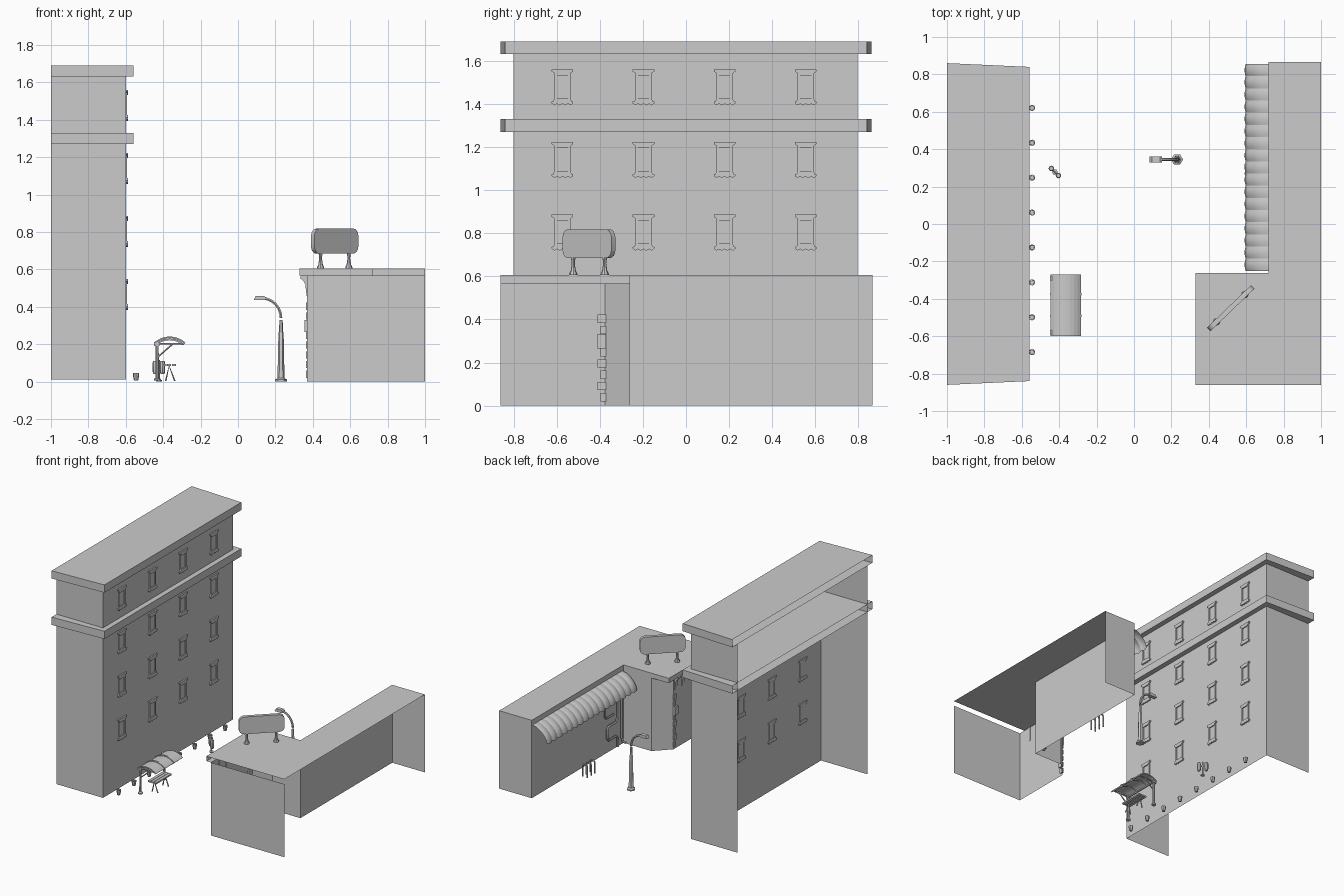
import bpy, bmesh, math
from mathutils import Vector, Matrix

if "Cube" in bpy.data.objects:
    bpy.data.objects.remove(bpy.data.objects["Cube"])


def mesh(name, verts, faces, smooth=False):
    me = bpy.data.meshes.new(name)
    me.from_pydata([tuple(v) for v in verts], [], faces)
    me.update()
    ob = bpy.data.objects.new(name, me)
    bpy.context.collection.objects.link(ob)
    if smooth:
        soften(ob)
    return ob


def soften(ob):
    bpy.ops.object.select_all(action='DESELECT')
    ob.select_set(True)
    bpy.context.view_layer.objects.active = ob
    bpy.ops.object.shade_smooth_by_angle(angle=math.radians(40))


def box(name, x, y, z):
    v = [(a, b, c) for c in z for b in y for a in x]
    f = [(0, 2, 3, 1), (4, 5, 7, 6), (0, 1, 5, 4), (2, 6, 7, 3), (0, 4, 6, 2), (1, 3, 7, 5)]
    return mesh(name, v, f)


def prism(name, pts, to3d, a, b):
    """Extrude a 2D outline from depth a to depth b."""
    n = len(pts)
    v = [to3d(p, q, d) for d in (a, b) for p, q in pts]
    f = [tuple(range(n))[::-1], tuple(range(n, 2 * n))]
    f += [(i, (i + 1) % n, n + (i + 1) % n, n + i) for i in range(n)]
    ob = mesh(name, v, f)
    bm = bmesh.new()
    bm.from_mesh(ob.data)
    bmesh.ops.recalc_face_normals(bm, faces=bm.faces)
    bm.to_mesh(ob.data)
    bm.free()
    return ob


def lathe(name, prof, x, y, n=8):
    v, f = [], []
    for r, z in prof:
        v += [(x + r * math.cos(2 * math.pi * i / n), y + r * math.sin(2 * math.pi * i / n), z) for i in range(n)]
    for k in range(len(prof) - 1):
        f += [(k * n + i, k * n + (i + 1) % n, k * n + n + (i + 1) % n, k * n + n + i) for i in range(n)]
    f += [tuple(range(n))[::-1], tuple(range(len(v) - n, len(v)))]
    return mesh(name, v, f, True)


def tube(name, pts, r):
    cu = bpy.data.curves.new(name, 'CURVE')
    cu.dimensions = '3D'
    cu.bevel_depth, cu.bevel_resolution, cu.use_fill_caps = r, 1, True
    sp = cu.splines.new('POLY')
    sp.points.add(len(pts) - 1)
    for p, c in zip(sp.points, pts):
        p.co = (*c, 1)
    ob = bpy.data.objects.new(name, cu)
    bpy.context.collection.objects.link(ob)
    bpy.ops.object.select_all(action='DESELECT')
    ob.select_set(True)
    bpy.context.view_layer.objects.active = ob
    bpy.ops.object.convert(target='MESH')
    soften(bpy.context.object)
    return bpy.context.object


def walls(name, path, z0, z1):
    """Single-sided wall strip following a plan path."""
    n = len(path)
    v = [(x, y, z) for z in (z0, z1) for x, y in path]
    return mesh(name, v, [(i, i + 1, n + i + 1, n + i) for i in range(n - 1)])


def flat(name, plan, z):
    return mesh(name, [(x, y, z) for x, y in plan], [tuple(range(len(plan)))])


# Tall building: open-backed walls and two cornice slabs
walls("tall_walls", [(-1, -.80), (-.6, -.80), (-.6, .795), (-1, .795)], .01, 1.63)
ledge = [(-1, -.86), (-.56, -.84), (-.56, .84), (-1, .86)]
for nm, z0, z1 in (("middle_cornice", 1.27, 1.33), ("top_cornice", 1.63, 1.69)):
    walls(nm + "_sides", ledge, z0, z1)
    flat(nm + "_top", ledge, z1)
    flat(nm + "_underside", ledge[::-1], z0)

# Windows: pane, jambs, flared head and scalloped sill
side = lambda p, q, d: (d, p, q)
for r in range(4):
    for c in range(4):
        y, zt = -.573 + .376 * c, 1.56 - .337 * r
        box("window_pane", (-.602, -.597), (y - .034, y + .034), (zt - .15, zt - .01))
        for s in (-1, 1):
            box("window_jamb", (-.605, -.593), sorted((y + s * .038, y + s * .026)), (zt - .15, zt - .012))
        head = [(-.05, 0), (-.05, -.01), (-.038, -.018), (-.03, -.028), (.03, -.028), (.038, -.018), (.05, -.01), (.05, 0)]
        sill = [(-.038, -.135), (-.042, -.148), (-.05, -.15), (-.05, -.158), (-.038, -.167), (-.026, -.160), (-.013, -.167),
                (0, -.160), (.013, -.167), (.026, -.160), (.038, -.167), (.05, -.158), (.05, -.15), (.042, -.148), (.038, -.135)]
        for nm, pts in (("window_head", head), ("window_sill", sill)):
            prism(nm, [(y + p, zt + q) for p, q in pts], side, -.607, -.589)

# Planter cups along the tall building
for i in range(8):
    lathe("planter", [(.011, .005), (.017, .035), (.017, .045), (.013, .045), (.012, .038)], -.545, -.685 + i * .1865)

# Bus shelter: arched roof, ribs, posts, struts
def arch(r0, r1, n=8):
    cx, cz, R, a = -.365, .115, .118, math.radians(42)
    ang = [-a + 2 * a * i / n for i in range(n + 1)]
    return [(cx + (R + r0) * math.sin(t), cz + (R + r0) * math.cos(t)) for t in ang] + \
           [(cx + (R + r1) * math.sin(t), cz + (R + r1) * math.cos(t)) for t in reversed(ang)]

xz = lambda p, q, d: (p, d, q)
prism("shelter_roof", arch(-.006, .003), xz, -.60, -.27)
for y in (-.49, -.375):
    prism("shelter_rib", arch(-.012, .008), xz, y - .007, y + .007)
for y in (-.58, -.29):
    lathe("shelter_post", [(.018, .005), (.018, .014), (.009, .02), (.008, .205)], -.432, y)
    box("shelter_post_cap", (-.45, -.42), (y - .012, y + .012), (.19, .21))
    tube("shelter_strut", [(-.43, y, .13), (-.345, y, .205)], .005)
    tube("shelter_beam", [(-.44, y, .202), (-.29, y, .202)], .005)
tube("shelter_back_rail", [(-.432, -.59, .2), (-.432, -.28, .2)], .006)

# Bench with A-frame legs
for x in (-.393, -.368, -.343):
    box("bench_slat", (x - .011, x + .011), (-.53, -.34), (.083, .094))
for y in (-.50, -.37):
    tube("bench_leg", [(-.387, y, .003), (-.368, y, .084), (-.338, y, .003)], .005)

# Pair of litter bins on a post
lathe("bin_post", [(.016, 0), (.016, .008), (.006, .012), (.006, .115)], -.423, .278, 6)
for d in (-.019, .019):
    lathe("litter_bin", [(.010, .04), (.015, .055), (.015, .1), (.011, .11)], -.423 + d, .278 - d)
tube("bin_bracket", [(-.442, .297, .08), (-.404, .259, .08)], .004)

# Street lamp
lathe("lamp_post", [(.032, 0), (.032, .01), (.02, .018), (.017, .1), (.014, .26), (.010, .27), (.009, .33)], .23, .345, 6)
arc = [(.13 + .1 * math.cos(math.radians(t)), .345, .34 + .105 * math.sin(math.radians(t))) for t in range(0, 91, 15)]
tube("lamp_arm", arc, .008)
prism("lamp_head", [(.083, .435), (.095, .457), (.14, .457), (.15, .45), (.15, .44), (.14, .435)], xz, .330, .360)

# Low L-shaped building, open at the back and below
walls("low_long_walls", [(1, .865), (.72, .865), (.72, -.262)], 0, .605)
walls("low_corner_walls", [(.72, -.262), (.48, -.262), (.37, -.375), (.37, -.86), (1, -.86)], 0, .567)
flat("low_roof_front", [(.33, -.86), (1, -.86), (1, -.262), (.33, -.262)], .605)
flat("low_roof_long", [(.72, -.262), (1, -.262), (1, .865), (.72, .865)], .605)
walls("low_fascia", [(.72, -.262), (.33, -.262), (.33, -.86)], .567, .605)
flat("low_soffit", [(.33, -.86), (.33, -.262), (.48, -.262), (.37, -.375), (.37, -.86)], .567)

# Curved corbels and corner quoins
corbel = [(.375, .567), (.335, .567), (.335, .55), (.348, .54), (.360, .52), (.364, .48), (.368, .455), (.375, .45)]
for i in range(5):
    y = -.40 - i * .0875
    prism("corbel", corbel, xz, y - .012, y + .012)
for i in range(8):
    w = .035 if i % 2 else .022
    box("corner_quoin", (.363, .378), (-.375 - w, -.372), (.02 + i * .052, .058 + i * .052))
box("wall_lantern", (.355, .385), (-.412, -.372), (.265, .33))

# Striped awning with bulging strips
prof = [(.72, .565), (.685, .555), (.65, .535), (.62, .505), (.602, .475), (.597, .452)]
W = 1.105 / 17
for s in range(17):
    v, m = [], 7
    for k, (x, z) in enumerate(prof):
        for j in range(m):
            t = j / (m - 1)
            b = .012 * math.sin(math.pi * t) * (.35 + .13 * k)
            drop = .008 * math.sin(math.pi * t) if k == len(prof) - 1 else -b * .6
            v.append((x - b * .5, -.25 + W * (s + t), z - drop))
    f = [(k * m + j, k * m + j + 1, k * m + m + j + 1, k * m + m + j) for k in range(len(prof) - 1) for j in range(m - 1)]
    mesh("awning_strip", v, f, True)

# Wall pipes below the awning
tube("long_pipe", [(.705, -.22, .5), (.705, -.22, .06), (.695, -.22, .03), (.67, -.22, .03)], .009)
tube("second_pipe", [(.705, -.17, .5), (.705, -.17, .24), (.705, -.15, .21), (.705, -.06, .21), (.705, -.04, .19),
                     (.705, -.04, .12), (.705, -.06, .1), (.705, -.15, .1), (.705, -.17, .08), (.705, -.17, .01)], .009)
tube("short_pipe", [(.705, -.01, .5), (.705, -.01, .3), (.705, -.03, .28), (.705, -.12, .28)], .008)

# Bike rack hoops
for y in (.27, .315, .36):
    top = [(.615 - .02 * math.cos(math.pi * i / 6), y, .08 + .02 * math.sin(math.pi * i / 6)) for i in range(7)]
    tube("bike_hoop", [(.595, y, 0)] + top + [(.635, y, 0)], .006)

# Rooftop sign: rounded panel set diagonally on two stands
out = []
for cx, cz, a0 in ((.125, .78, 0), (-.125, .78, 90), (-.125, .722, 180), (.125, .722, 270)):
    out += [(cx + .038 * math.cos(math.radians(a0 + t)), cz + .038 * math.sin(math.radians(a0 + t))) for t in (0, 22, 45, 68, 90)]
turn = Matrix.Translation((.517, -.45, 0)) @ Matrix.Rotation(math.radians(44), 4, 'Z')
panel = prism("sign_panel", out, lambda p, q, d: turn @ Vector((p, d, q)), -.013, .013)
soften(panel)
for p in (-.105, .105):
    c = turn @ Vector((p, 0, 0))
    lathe("sign_stand", [(.019, .605), (.019, .612), (.012, .625), (.007, .66), (.011, .69)], c.x, c.y)
